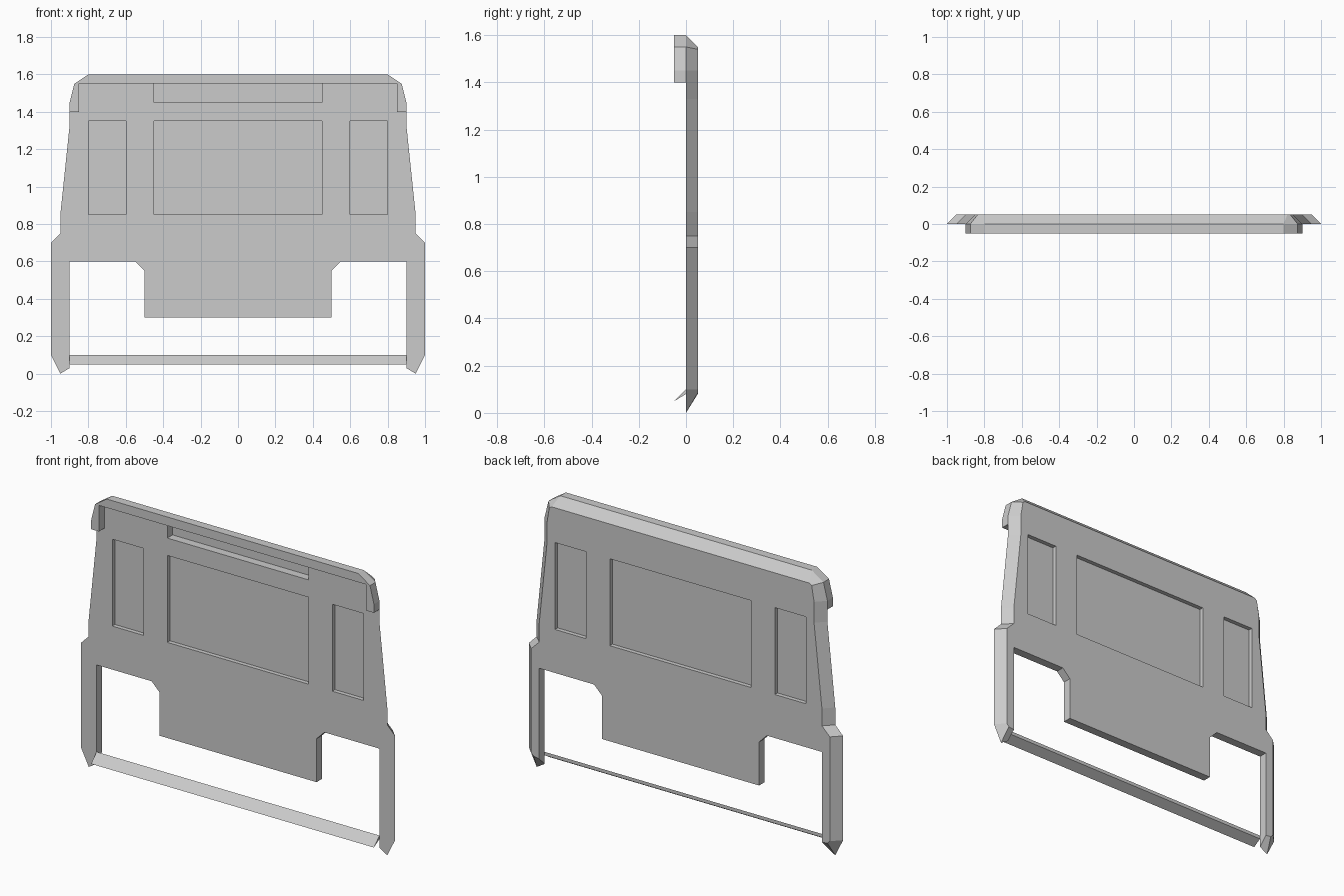
import bpy, bmesh

if "Cube" in bpy.data.objects:
    bpy.data.objects.remove(bpy.data.objects["Cube"])


def loft(name, rings):
    """Closed solid through matching rings of 3D points."""
    bm = bmesh.new()
    a, b = [[bm.verts.new(p) for p in ring] for ring in rings]
    bm.faces.new(a)
    bm.faces.new(b[::-1])
    n = len(a)
    for i in range(n):
        j = (i + 1) % n
        bm.faces.new((a[i], b[i], b[j], a[j]))
    bmesh.ops.recalc_face_normals(bm, faces=bm.faces)
    me = bpy.data.meshes.new(name)
    bm.to_mesh(me)
    bm.free()
    ob = bpy.data.objects.new(name, me)
    bpy.context.collection.objects.link(ob)
    return ob


def mirrored(half, y):
    """Full x-symmetric outline in the plane y, from its right half."""
    return [(x, y, z) for x, z in half] + [(-x, y, z) for x, z in reversed(half)]


def box(name, x0, x1, y0, y1, z0, z1):
    def ring(y):
        return [(x0, y, z0), (x1, y, z0), (x1, y, z1), (x0, y, z1)]
    return loft(name, (ring(y0), ring(y1)))


# Body panel: front outline, and smaller back outline for the sloped rim
opening = [(0.9, 0.6), (0.55, 0.6), (0.5, 0.55), (0.5, 0.3)]
front = [(0.8, 1.6), (0.875, 1.55), (0.9, 1.45), (0.9, 1.33), (0.95, 0.85),
         (0.95, 0.75), (1.0, 0.7), (1.0, 0.1), (0.95, 0.0), (0.9, 0.03)] + opening
back = [(0.82, 1.55), (0.835, 1.54), (0.85, 1.45), (0.85, 1.33), (0.9, 0.85),
        (0.9, 0.75), (0.95, 0.7), (0.95, 0.1), (0.935, 0.085), (0.9, 0.08)] + opening
panel = loft("rear_panel", (mirrored(front, 0), mirrored(back, 0.05)))

# Window recesses on both faces leave a thin pane in the middle
cutters = []
for x0, x1 in ((-0.8, -0.6), (-0.45, 0.45), (0.6, 0.8)):
    for y0, y1 in ((-0.1, 0.0245), (0.0255, 0.15)):
        cutters.append(box("window_cutter", x0, x1, y0, y1, 0.85, 1.35))
# Slot under the roof edge
cutters.append(box("slot_cutter", -0.45, 0.45, -0.1, 0.048, 1.45, 1.55))
for c in cutters:
    c.hide_render = True
    c.hide_set(True)
    mod = panel.modifiers.new("recess", 'BOOLEAN')
    mod.operation = 'DIFFERENCE'
    mod.solver = 'EXACT'
    mod.object = c
bpy.context.view_layer.objects.active = panel
for mod in list(panel.modifiers):
    bpy.ops.object.modifier_apply(modifier=mod.name)
for c in cutters:
    bpy.data.objects.remove(c)

# Roof rim standing forward of the panel
rim = [(0.8, 1.6), (0.875, 1.55), (0.9, 1.45), (0.9, 1.4), (0.85, 1.4), (0.85, 1.55)]
loft("roof_rim", (mirrored(rim, -0.05), mirrored(rim, 0)))

# Slanted lower sill between the legs
sill = [(0, 0.1), (-0.05, 0.05), (0, 0.08)]
loft("lower_sill", [[(x, y, z) for y, z in sill] for x in (-0.9, 0.9)])
